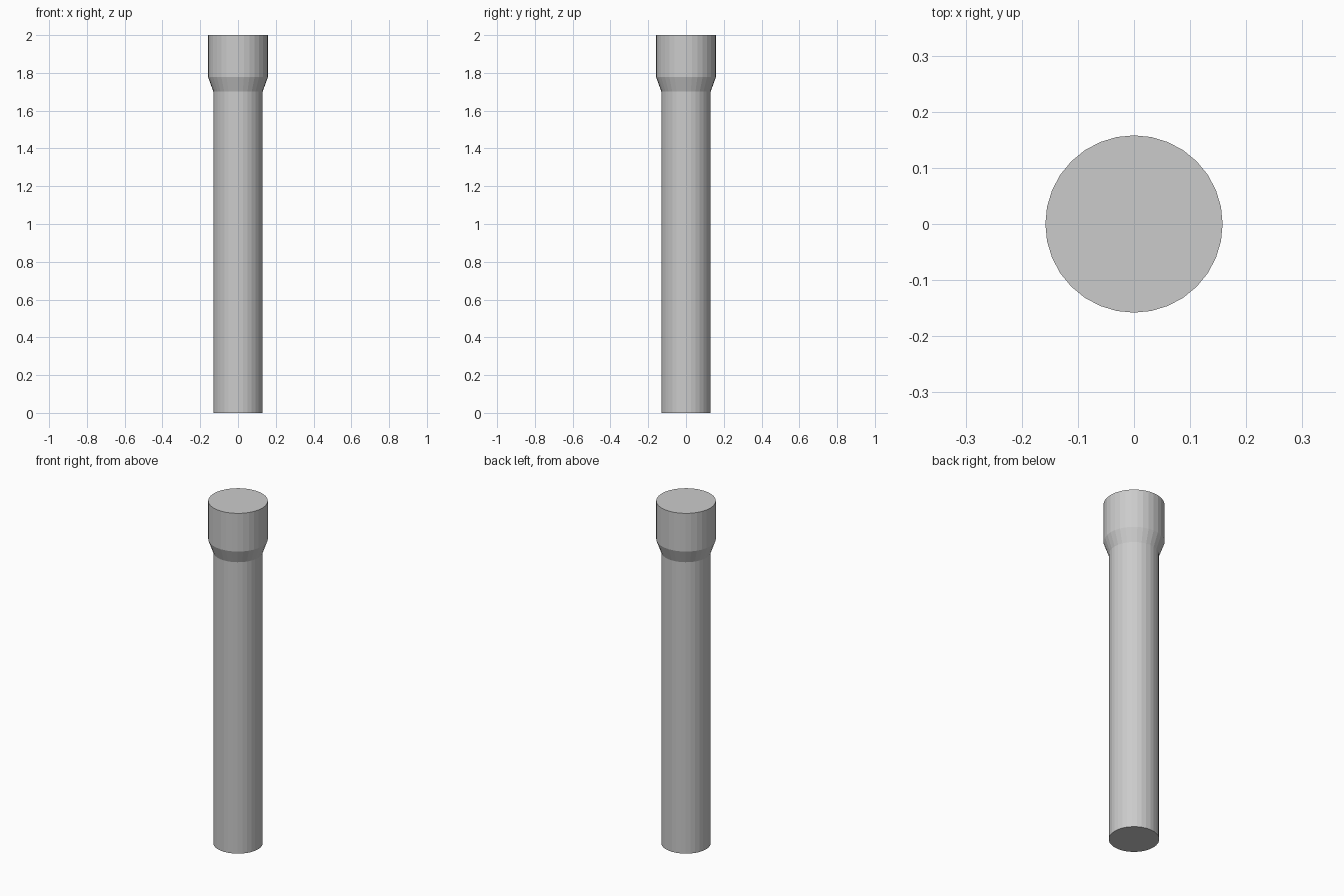
import bpy, bmesh, math

if "Cube" in bpy.data.objects:
    bpy.data.objects.remove(bpy.data.objects["Cube"])

SIDES = 32
# (radius, height) outline: straight shaft, flared shoulder, wide socket
PROFILE = [(0.131, 0.0), (0.131, 1.702), (0.158, 1.777), (0.158, 2.0)]

bm = bmesh.new()
rings = [[bm.verts.new((r * math.cos(2 * math.pi * i / SIDES),
                        r * math.sin(2 * math.pi * i / SIDES), z))
          for i in range(SIDES)] for r, z in PROFILE]

# Walls
for low, high in zip(rings, rings[1:]):
    for i in range(SIDES):
        j = (i + 1) % SIDES
        bm.faces.new((low[i], low[j], high[j], high[i]))

# End caps
bm.faces.new(rings[0][::-1])
bm.faces.new(rings[-1])

mesh = bpy.data.meshes.new("socket_pipe")
bm.to_mesh(mesh)
bm.free()
pipe = bpy.data.objects.new("socket_pipe", mesh)
bpy.context.collection.objects.link(pipe)
